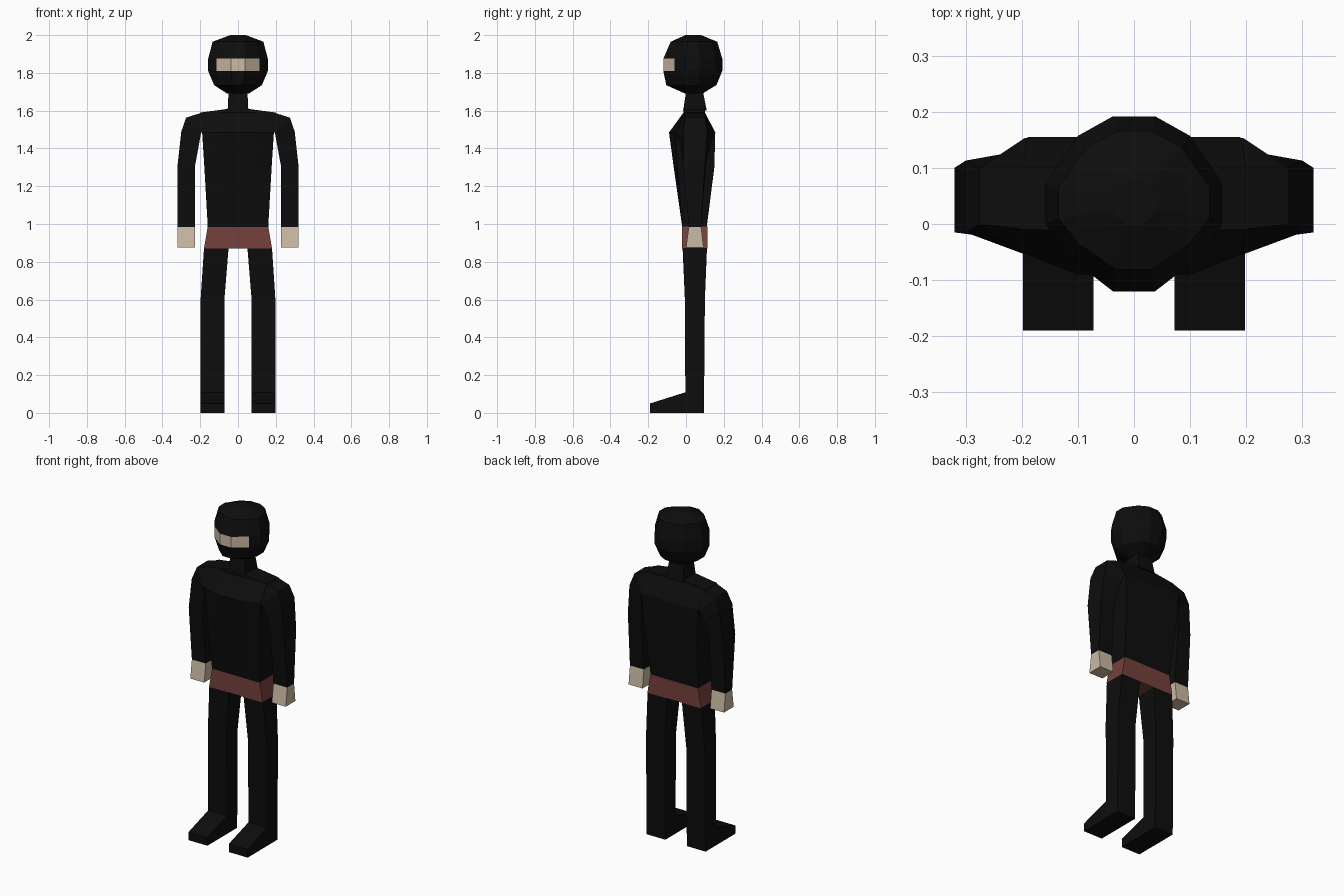
import bpy, bmesh

if "Cube" in bpy.data.objects:
    bpy.data.objects.remove(bpy.data.objects["Cube"])


def material(name, rgb):
    m = bpy.data.materials.new(name)
    m.diffuse_color = (*rgb, 1)
    m.use_nodes = True
    m.node_tree.nodes["Principled BSDF"].inputs["Base Color"].default_value = m.diffuse_color
    return m


BLACK = material("black_cloth", (0.004, 0.004, 0.004))
RED = material("red_cloth", (0.18, 0.052, 0.045))
SKIN = material("skin", (0.60, 0.49, 0.37))


def loft(name, rings, mat):
    """Skin a list of equal-length point rings and cap both ends."""
    bm = bmesh.new()
    rows = [[bm.verts.new(p) for p in ring] for ring in rings]
    n = len(rows[0])
    for a, b in zip(rows, rows[1:]):
        for i in range(n):
            j = (i + 1) % n
            bm.faces.new((a[i], a[j], b[j], b[i]))
    bm.faces.new(rows[0][::-1])
    bm.faces.new(rows[-1])
    bmesh.ops.recalc_face_normals(bm, faces=bm.faces)
    mesh = bpy.data.meshes.new(name)
    bm.to_mesh(mesh)
    bm.free()
    mesh.materials.append(mat)
    obj = bpy.data.objects.new(name, mesh)
    bpy.context.collection.objects.link(obj)
    return obj


def box_ring(x0, x1, y0, y1, z, s=1):
    return [(s * x0, y0, z), (s * x1, y0, z), (s * x1, y1, z), (s * x0, y1, z)]


def mirrored(half):
    """Close a right-hand half outline across x = 0."""
    return half + [(-x, y, z) for x, y, z in reversed(half)]


# Head: twelve-sided rings, scaled per level (z, x scale, front scale, back scale)
OUTLINE = [(0.0375, -0.156), (0.115, -0.096), (0.158, -0.036),
           (0.158, 0.036), (0.10, 0.121), (0.0375, 0.156)]
LEVELS = [(1.69, 0.36, 0.25, 0.32), (1.735, 0.80, 0.90, 0.80),
          (1.81, 1, 1, 1), (1.875, 1, 1, 1),
          (1.965, 0.85, 0.75, 0.83), (2.0, 0.26, 0.25, 0.28)]
head = loft("head", [mirrored([(x * sx, 0.036 + y * (f if y < 0 else b), z)
                               for x, y in OUTLINE])
                     for z, sx, f, b in LEVELS], BLACK)

# Eye opening: the three front faces of the middle band
head.data.materials.append(SKIN)
for face in head.data.polygons:
    c = face.center
    if 1.82 < c.z < 1.86 and c.y < -0.07:
        face.material_index = 1

# Neck
loft("neck", [box_ring(-0.055, 0.055, -0.015, 0.11, 1.60),
              box_ring(-0.05, 0.05, 0.0, 0.09, 1.70)], BLACK)

# Torso: (z, side x, front corner y, chest x, chest y, back y)
TORSO = [(0.985, 0.16, -0.02, 0.08, -0.02, 0.11),
         (1.30, 0.178, -0.045, 0.093, -0.065, 0.15),
         (1.485, 0.19, -0.055, 0.10, -0.09, 0.155),
         (1.59, 0.20, -0.01, 0.10, -0.013, 0.10),
         (1.61, 0.05, -0.012, 0.03, -0.015, 0.10)]
loft("torso", [mirrored([(cx, cy, z), (x, fy, z), (x, by, z)])
               for z, x, fy, cx, cy, by in TORSO], BLACK)

# Belt
loft("belt", [box_ring(-0.18, 0.18, -0.02, 0.113, 0.87),
              box_ring(-0.16, 0.16, -0.02, 0.113, 0.987)], RED)

# Arm sections: inner (x, z, y front, y back), outer (x, z, y front, y back)
ARM = [((0.17, 1.485, -0.055, 0.153), (0.19, 1.59, -0.01, 0.10)),
       ((0.195, 1.485, -0.054, 0.153), (0.275, 1.563, 0.0, 0.10)),
       ((0.205, 1.43, -0.03, 0.13), (0.30, 1.49, -0.015, 0.113)),
       ((0.227, 1.31, -0.015, 0.105), (0.32, 1.31, -0.015, 0.10)),
       ((0.227, 0.985, 0.015, 0.08), (0.32, 0.985, 0.015, 0.08))]

for side, s in (("right", 1), ("left", -1)):
    loft(f"{side}_arm", [[(s * i[0], i[2], i[1]), (s * o[0], o[2], o[1]),
                          (s * o[0], o[3], o[1]), (s * i[0], i[3], i[1])]
                         for i, o in ARM], BLACK)
    # Hand
    loft(f"{side}_hand", [box_ring(0.227, 0.32, 0.0, 0.093, 0.875, s),
                          box_ring(0.227, 0.32, 0.015, 0.08, 0.985, s)], SKIN)
    # Leg
    loft(f"{side}_leg", [box_ring(0.072, 0.198, -0.003, 0.095, 0.0, s),
                         box_ring(0.072, 0.198, -0.006, 0.10, 0.60, s),
                         box_ring(0.05, 0.18, -0.018, 0.111, 0.872, s)], BLACK)
    # Foot: wedge profile swept across the leg width
    wedge = [(-0.19, 0), (0.0, 0), (0.0, 0.11), (-0.19, 0.05)]
    loft(f"{side}_foot", [[(s * x, y, z) for y, z in wedge]
                          for x in (0.072, 0.198)], BLACK)
